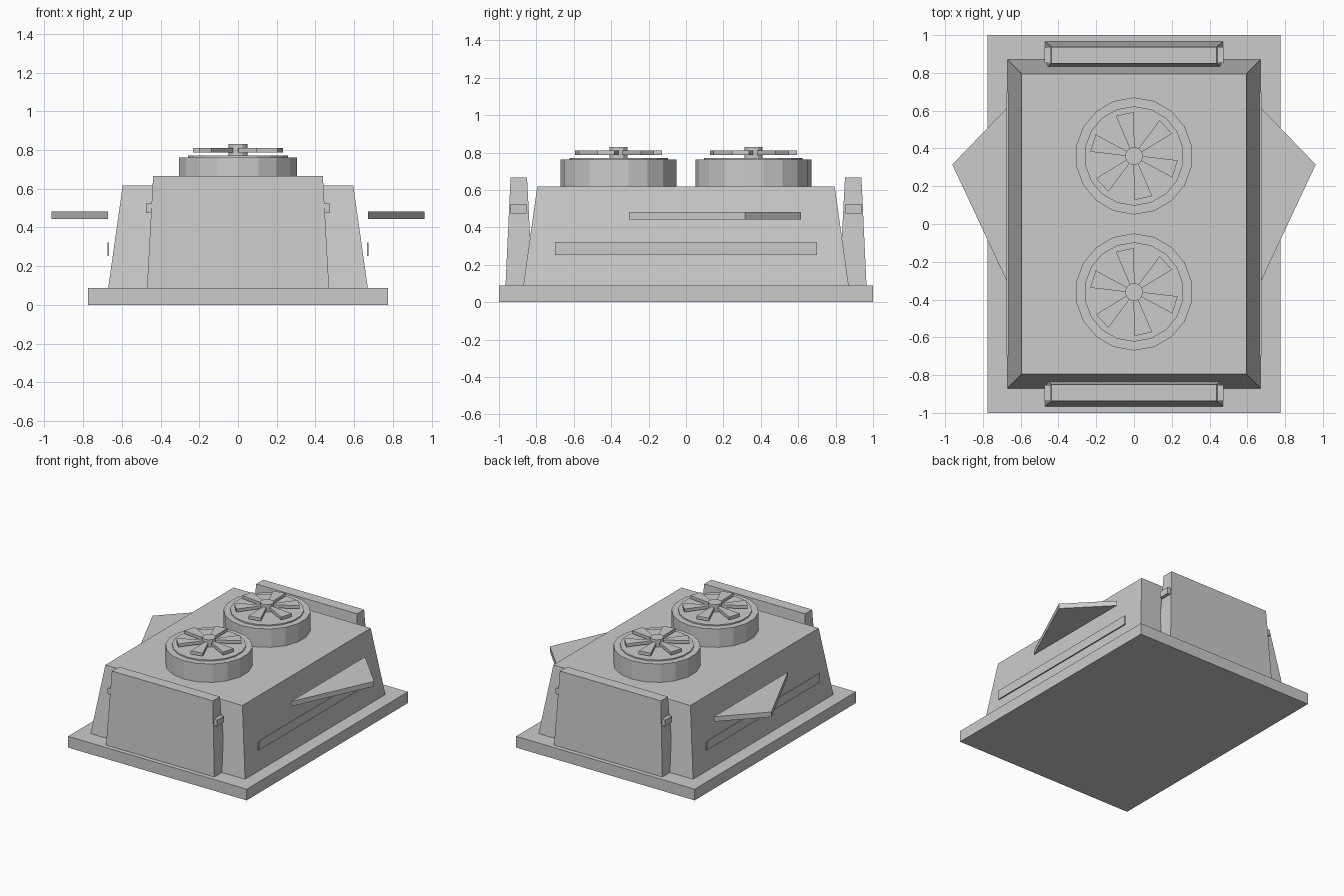
import bpy, bmesh
from math import pi, sin, cos, radians

if "Cube" in bpy.data.objects:
    bpy.data.objects.remove(bpy.data.objects["Cube"])


def loft(name, rings):
    """Closed solid through equal-length rings of points, flat shaded."""
    bm = bmesh.new()
    loops = [[bm.verts.new(p) for p in r] for r in rings]
    n = len(loops[0])
    bm.faces.new(loops[0])
    bm.faces.new(loops[-1])
    for a, b in zip(loops, loops[1:]):
        for i in range(n):
            j = (i + 1) % n
            bm.faces.new((a[i], a[j], b[j], b[i]))
    bmesh.ops.recalc_face_normals(bm, faces=bm.faces)
    me = bpy.data.meshes.new(name)
    bm.to_mesh(me)
    bm.free()
    ob = bpy.data.objects.new(name, me)
    bpy.context.collection.objects.link(ob)
    return ob


def rect(x0, x1, y0, y1, z):
    return [(x0, y0, z), (x1, y0, z), (x1, y1, z), (x0, y1, z)]


def box(name, x0, x1, y0, y1, z0, z1):
    return loft(name, [rect(x0, x1, y0, y1, z0), rect(x0, x1, y0, y1, z1)])


def prism(name, outline, z0, z1):
    return loft(name, [[(x, y, z) for x, y in outline] for z in (z0, z1)])


def circle(r, n, cy):
    return [(r * sin(2 * pi * i / n), cy + r * cos(2 * pi * i / n)) for i in range(n)]


# Base plate and tapered housing
box("base_plate", -0.775, 0.775, -1, 1, 0, 0.088)
loft("housing", [rect(-0.67, 0.67, -0.87, 0.87, 0.088),
                 rect(-0.595, 0.595, -0.795, 0.795, 0.618)])

# End panels with side pins
for s, side in ((-1, "front"), (1, "back")):
    loft(side + "_panel", [rect(-0.47, 0.47, s * 0.965, s * 0.82, 0.088),
                           rect(-0.438, 0.438, s * 0.938, s * 0.85, 0.667)])
    for m in (-1, 1):
        box(side + "_pin", m * 0.44, m * 0.474, s * 0.938, s * 0.852, 0.475, 0.525)

# Side wings and trim strips
for m, side in ((-1, "left"), (1, "right")):
    prism(side + "_wing", [(m * 0.672, -0.305), (m * 0.962, 0.315), (m * 0.672, 0.615)],
          0.443, 0.482)
    box(side + "_strip", m * 0.665, m * 0.674, -0.7, 0.7, 0.252, 0.323)

# Fans: drum, raised disc, hub and six wedge blades
for cy in (-0.36, 0.36):
    prism("fan_drum", circle(0.31, 18, cy), 0.618, 0.762)
    prism("fan_disc", circle(0.263, 18, cy), 0.762, 0.772)
    prism("fan_hub", circle(0.048, 12, cy), 0.772, 0.83)
    for k in range(6):
        a = radians(-17.5 + 60 * k)
        pts = [(0.04, -0.012), (0.228, -0.048), (0.228, 0.048), (0.04, 0.012)]
        prism("fan_blade", [(r * cos(a) - t * sin(a), cy + r * sin(a) + t * cos(a))
                            for r, t in pts], 0.786, 0.81)
